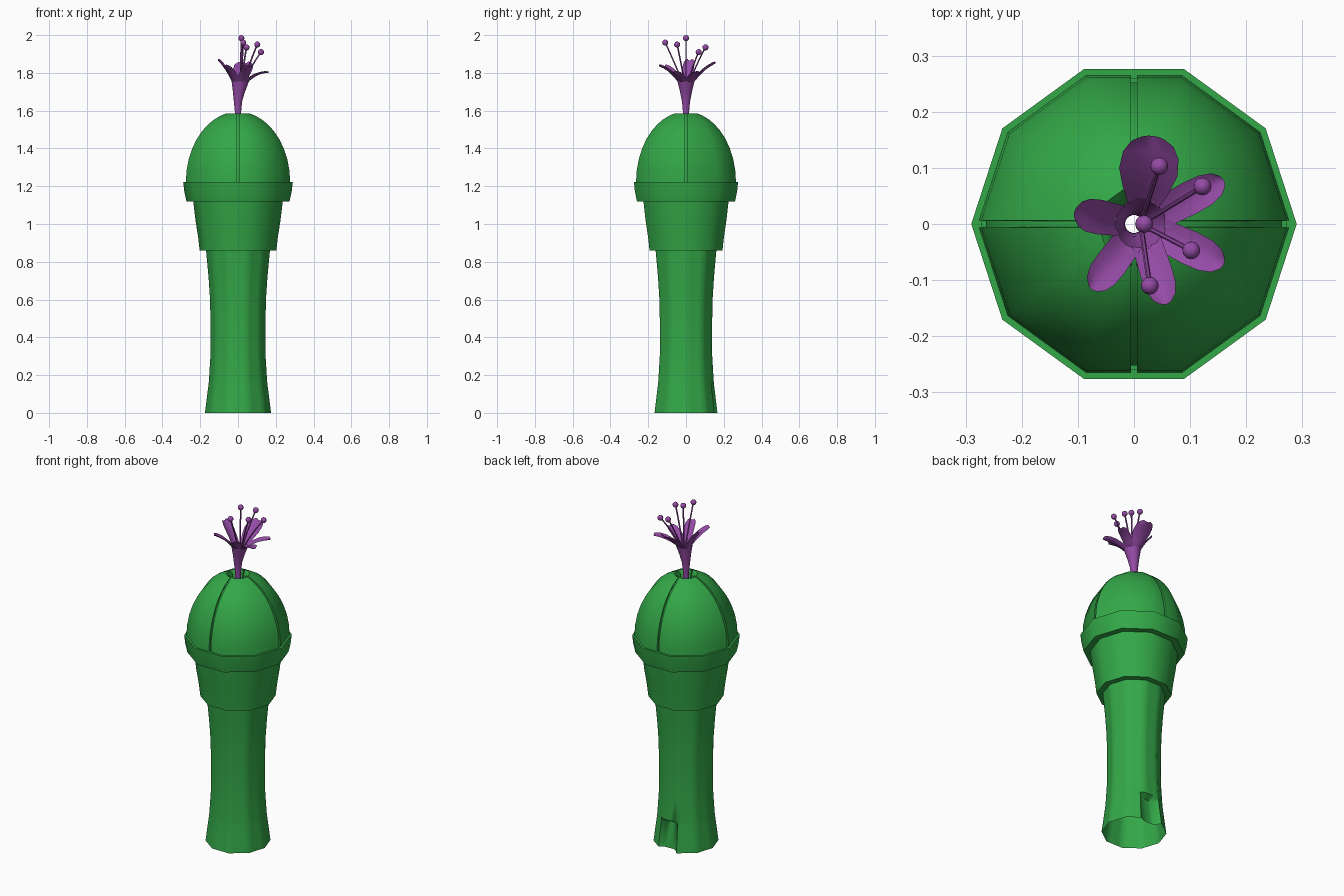
import bpy
from math import pi, cos, sin, radians, degrees, sqrt
from mathutils import Vector

if "Cube" in bpy.data.objects:
    bpy.data.objects.remove(bpy.data.objects["Cube"])


def material(name, rgb):
    m = bpy.data.materials.new(name)
    m.diffuse_color = (*rgb, 1)
    m.use_nodes = True
    m.node_tree.nodes["Principled BSDF"].inputs["Base Color"].default_value = m.diffuse_color
    return m


GREEN = material("green", (0.033, 0.39, 0.064))
PURPLE = material("purple", (0.30, 0.07, 0.38))


def finish(ob, mat, angle=50):
    ob.data.materials.append(mat)
    bpy.ops.object.select_all(action='DESELECT')
    ob.select_set(True)
    bpy.context.view_layer.objects.active = ob
    bpy.ops.object.shade_smooth_by_angle(angle=radians(angle))


def loft(name, rings, mat, closed=True, angle=50):
    """Skin a stack of equally sized point rows."""
    n = len(rings[0])
    verts = [p for ring in rings for p in ring]
    faces = []
    for i in range(len(rings) - 1):
        for j in range(n if closed else n - 1):
            k = (j + 1) % n
            faces.append((i*n + j, i*n + k, (i+1)*n + k, (i+1)*n + j))
    me = bpy.data.meshes.new(name)
    me.from_pydata(verts, [], faces)
    ob = bpy.data.objects.new(name, me)
    bpy.context.collection.objects.link(ob)
    finish(ob, mat, angle)
    return ob


def polar(r, deg, z):
    return (r*cos(radians(deg)), r*sin(radians(deg)), z)


def deca(r, deg):
    """Radius of a ten-sided outline at a given angle."""
    return r * cos(pi/10) / cos(radians(deg % 36 - 18))


# trunk: open ten-sided tube with a small dent low on the back
trunk = [(0.175, 0), (0.156, 0.15), (0.154, 0.17), (0.146, 0.3), (0.145, 0.45),
         (0.148, 0.6), (0.156, 0.72), (0.17, 0.87)]
loft("trunk", [[polar(deca(r, a) - (0.035 if z < 0.16 and 66 < a < 105 else 0), a, z)
                for a in range(0, 360, 9)] for r, z in trunk], GREEN)

# cup and collar
cup = [(0.165, 0.86), (0.203, 0.86), (0.211, 0.93), (0.225, 1.02), (0.237, 1.12)]
collar = [(0.233, 1.12), (0.273, 1.12), (0.284, 1.17), (0.29, 1.222), (0.272, 1.222)]
for name, prof in (("cup", cup), ("collar", collar)):
    loft(name, [[polar(r, a, z) for a in range(0, 360, 36)] for r, z in prof], GREEN)


# dome: four bud lobes parted by narrow grooves, with an opening on top
def dome_ring(r, z):
    d = degrees(0.006 / r)
    pts = [(36*k, 0) for k in range(10) if k % 5]
    for a in (0, 90, 180, 270):
        pts += [(a - d, 0), (a - d + 0.01, 0.012), (a + d - 0.01, 0.012), (a + d, 0)]
    return [polar(deca(r, a) - inset, a, z) for a, inset in sorted(pts)]


heights = [0, 0.06, 0.12, 0.18, 0.23, 0.27, 0.305, 0.33, 0.35, 0.363]
rings = [dome_ring(0.278 * sqrt(1 - (h/0.373)**2), 1.222 + h) for h in heights]
rings += [dome_ring(0.05, 1.57), dome_ring(0.04, 1.48)]
loft("dome", rings, GREEN)

# flower throat
RIM, RIM_Z, CX = 0.046, 1.755, 0.012
throat = [(0.016, 1.48, 0), (0.017, 1.6, 0), (0.022, 1.65, 0), (0.032, 1.70, 0.005),
          (RIM, RIM_Z, CX)]
loft("flower_throat", [[(cx + r*cos(radians(a)), r*sin(radians(a)), z)
                        for a in range(0, 360, 20)] for r, z, cx in throat], PURPLE)

# petals: tip position and full width
petals = [((0.035, 0.157, 1.85), 0.105), ((0.16, 0.078, 1.80), 0.060),
          ((0.16, -0.072, 1.80), 0.062), ((0.058, -0.143, 1.835), 0.058),
          ((-0.075, -0.117, 1.835), 0.058), ((-0.107, 0.02, 1.865), 0.062)]
for i, (tip, width) in enumerate(petals):
    tip = Vector(tip)
    out = Vector((tip.x - CX, tip.y, 0)).normalized()
    side = Vector((-out.y, out.x, 0))
    base = Vector((CX, 0, RIM_Z)) + out * RIM
    rows = []
    for t, w in ((0, 0.054), (0.25, 0.052 + (width - 0.052)*0.6), (0.5, width),
                 (0.75, width*0.95), (0.92, width*0.72), (1, width*0.4)):
        mid = base.lerp(tip, t) + Vector((0, 0, 0.012*sin(pi*t)))
        row = []
        for s in (-1, -0.5, 0, 0.5, 1):
            p = mid + side*(s*w/2)
            p += -out*(0.014*s*s*(1 - t*0.7)) + Vector((0, 0, 0.010*s*s*t))
            row.append(p)
        rows.append(row)
    loft(f"petal_{i+1}", rows, PURPLE, closed=False)

# stamens: curved filament with a round tip
stamens = [(0.045, 0.103, 1.935), (0.122, 0.067, 1.91), (0.102, -0.047, 1.95),
           (0.028, -0.11, 1.96), (0.018, 0, 1.984)]
for i, end in enumerate(stamens):
    end = Vector(end)
    start = Vector((0.012, 0, 1.70))
    bend = Vector((CX + (end.x - CX)*0.4, end.y*0.4, 1.82))
    rows = []
    for k in range(9):
        t = k/8
        c = start*(1-t)**2 + bend*(2*t*(1-t)) + end*t*t
        rows.append([c + Vector(polar(0.0045, a, 0)) for a in range(0, 360, 60)])
    loft(f"filament_{i+1}", rows, PURPLE)
    bpy.ops.mesh.primitive_uv_sphere_add(segments=12, ring_count=8, radius=0.016, location=end)
    bpy.context.object.name = f"anther_{i+1}"
    finish(bpy.context.object, PURPLE)
